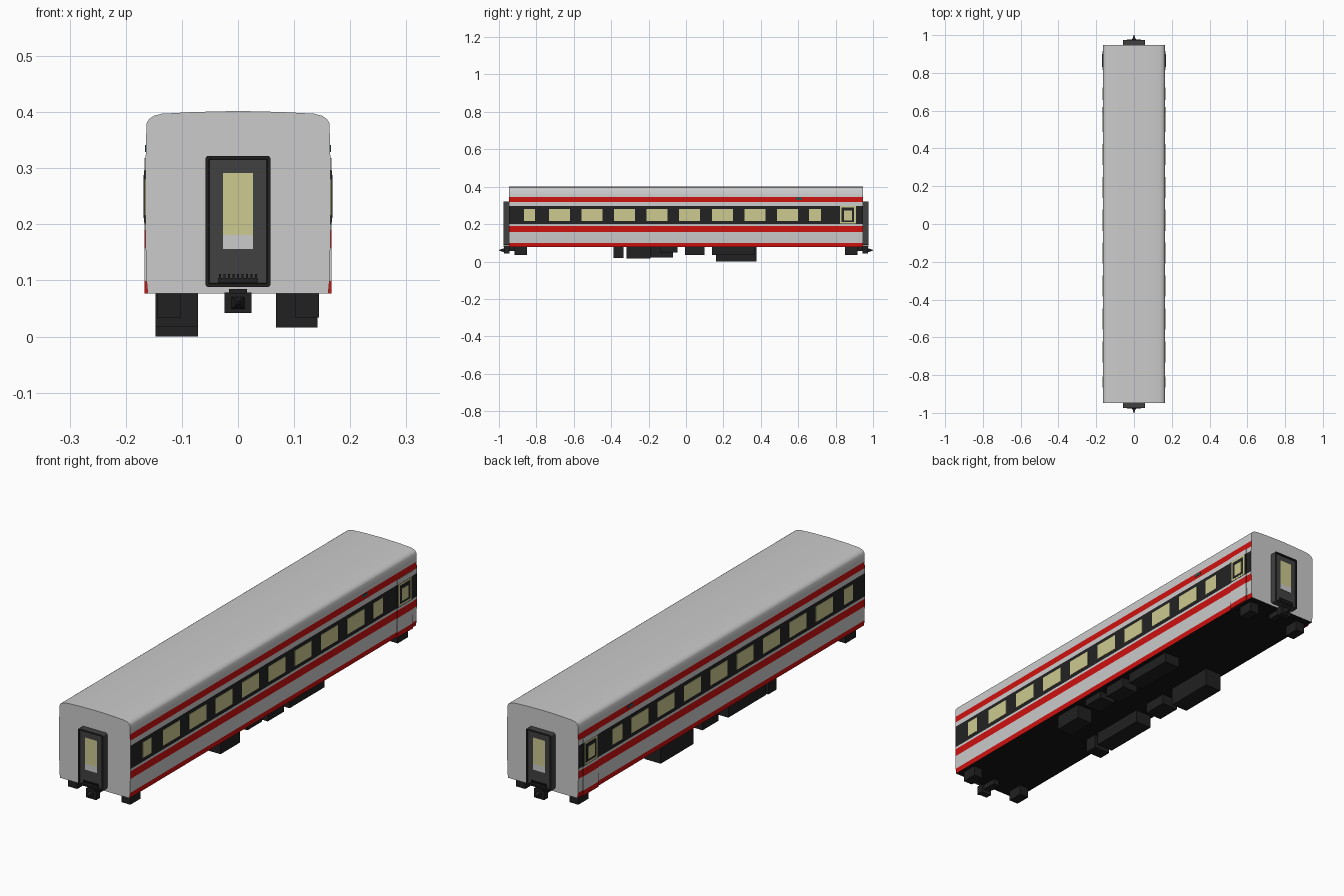
import bpy, bmesh

if "Cube" in bpy.data.objects:
    bpy.data.objects.remove(bpy.data.objects["Cube"])

def mat(name, c):
    m = bpy.data.materials.new(name)
    m.diffuse_color = (*c, 1)
    m.use_nodes = True
    m.node_tree.nodes["Principled BSDF"].inputs["Base Color"].default_value = m.diffuse_color
    return m

GREY = mat("light_grey", (0.60, 0.60, 0.60))
RED = mat("red", (0.62, 0.006, 0.005))
BAND = mat("window_band_black", (0.016, 0.016, 0.017))
YELLOW = mat("window_yellow", (0.61, 0.59, 0.28))
UNDER = mat("underside_black", (0.007, 0.007, 0.007))
EQUIP = mat("equipment_black", (0.015, 0.015, 0.015))
RUBBER = mat("gangway_grey", (0.052, 0.052, 0.052))
TEAL = mat("sign_teal", (0.02, 0.09, 0.09))

def finish(name, bm, mats):
    me = bpy.data.meshes.new(name)
    bmesh.ops.recalc_face_normals(bm, faces=bm.faces)
    bm.to_mesh(me)
    bm.free()
    for m in mats:
        me.materials.append(m)
    ob = bpy.data.objects.new(name, me)
    bpy.context.collection.objects.link(ob)
    return ob

def add_box(bm, x0, x1, y0, y1, z0, z1, mi=0):
    r = bmesh.ops.create_cube(bm, size=1)
    for v in r["verts"]:
        v.co = ((x0 + x1) / 2 + v.co.x * abs(x1 - x0),
                (y0 + y1) / 2 + v.co.y * abs(y1 - y0),
                (z0 + z1) / 2 + v.co.z * abs(z1 - z0))
        for f in v.link_faces:
            f.material_index = mi
    return r["verts"]

def boxes(name, items, mats):
    bm = bmesh.new()
    for it in items:
        add_box(bm, *it)
    return finish(name, bm, mats)

L = 0.947
# side bands: z0, z1, material index (0 grey, 1 red, 2 black)
BANDS = [(0.077, 0.099, 1), (0.099, 0.158, 0), (0.158, 0.190, 1), (0.190, 0.200, 0),
         (0.200, 0.297, 2), (0.297, 0.318, 0), (0.318, 0.345, 1)]

# body shell: half profile mirrored, extruded along y, coloured by height
half = [(0.161, 0.077), (0.163, 0.099), (0.1645, 0.158), (0.165, 0.190), (0.165, 0.200),
        (0.165, 0.297), (0.1645, 0.318), (0.164, 0.345), (0.163, 0.380), (0.159, 0.387),
        (0.151, 0.393), (0.136, 0.397), (0.08, 0.400), (0.0, 0.402)]
ring = half + [(-x, z) for x, z in half[-2::-1]]
bm = bmesh.new()
a = [bm.verts.new((x, -L, z)) for x, z in ring]
b = [bm.verts.new((x, L, z)) for x, z in ring]
n = len(ring)
for i in range(n):
    j = (i + 1) % n
    f = bm.faces.new((a[i], a[j], b[j], b[i]))
    zc = (ring[i][1] + ring[j][1]) / 2
    if j == 0:
        f.material_index = 3
    else:
        f.material_index = next((m for z0, z1, m in BANDS if z0 < zc < z1), 0)
bm.faces.new(a)
bm.faces.new(b)
body = finish("coach_body", bm, [GREY, RED, BAND, UNDER])
bpy.context.view_layer.objects.active = body
body.select_set(True)
bpy.ops.object.shade_smooth_by_angle(angle=0.6)

# side windows
spans = [(-0.866, -0.808)] + [(-0.733 + 0.1742 * i, -0.621 + 0.1742 * i) for i in range(8)] + [(0.657, 0.722)]
for s, side in ((1, "right"), (-1, "left")):
    boxes(side + "_windows",
          [(s * 0.163, s * 0.1662, y0, y1, 0.216, 0.281) for y0, y1 in spans], [YELLOW])
    # door leaf repeats the body bands, slightly proud
    boxes(side + "_door",
          [(s * 0.16, s * 0.1668, 0.815, 0.917, z0, z1, m) for z0, z1, m in BANDS[:-1]],
          [GREY, RED, BAND])
    # door window: frame, dark gap, pane
    boxes(side + "_door_window",
          [(s * 0.164, s * 0.1676, 0.823, 0.908, 0.203, 0.296, 0),
           (s * 0.164, s * 0.1682, 0.832, 0.899, 0.211, 0.288, 1),
           (s * 0.164, s * 0.1688, 0.844, 0.887, 0.220, 0.272, 0)], [YELLOW, BAND])
    # small route sign
    boxes(side + "_sign", [(s * 0.162, s * 0.1655, 0.587, 0.62, 0.329, 0.341)], [TEAL])

# ends: gangway, end door, step, coupler
for s, end in ((-1, "front"), (1, "rear")):
    bm = bmesh.new()
    add_box(bm, -0.058, 0.058, s * 0.94, s * 0.975, 0.088, 0.322)
    edges = [e for e in bm.edges if abs(e.verts[0].co.y - e.verts[1].co.y) > 0.01]
    bmesh.ops.bevel(bm, geom=edges, offset=0.006, segments=3, affect='EDGES', profile=0.5)
    bm.normal_update()
    face = max(bm.faces, key=lambda f: s * f.calc_center_median().y)
    rim = bmesh.ops.inset_region(bm, faces=[face], thickness=0.006)["faces"]
    for f in rim:
        f.material_index = 1
    wall = bmesh.ops.inset_region(bm, faces=[face], thickness=0.001, depth=-0.005)["faces"]
    for f in wall:
        f.material_index = 1
    finish(end + "_gangway", bm, [RUBBER, EQUIP])

    boxes(end + "_end_door_pane",
          [(-0.027, 0.027, s * 0.965, s * 0.9715, 0.181, 0.291, 0),
           (-0.027, 0.027, s * 0.965, s * 0.9715, 0.156, 0.181, 1)], [YELLOW, GREY])
    step = [(-0.036, 0.036, s * 0.965, s * 0.976, 0.096, 0.104)]
    step += [(x - 0.002, x + 0.002, s * 0.965, s * 0.976, 0.104, 0.111)
             for x in (-0.032 + 0.008 * i for i in range(9))]
    boxes(end + "_step", step, [EQUIP])

    # coupler: shank, head and pointed nose
    bm = bmesh.new()
    add_box(bm, -0.014, 0.014, s * 0.88, s * 0.96, 0.055, 0.078)
    add_box(bm, -0.024, 0.024, s * 0.945, s * 0.972, 0.042, 0.078)
    add_box(bm, -0.016, 0.016, s * 0.945, s * 0.975, 0.077, 0.085)
    nose = add_box(bm, -0.014, 0.014, s * 0.965, s * 1.0, 0.047, 0.073)
    for v in nose:
        if abs(v.co.y) > 0.99:
            v.co.x *= 0.1
            v.co.z = 0.06 + (v.co.z - 0.06) * 0.15
    finish(end + "_coupler", bm, [EQUIP])

    # corner equipment boxes
    for t, side in ((1, "right"), (-1, "left")):
        boxes(f"{end}_{side}_corner_box",
              [(t * 0.102, t * 0.144, s * 0.85, s * 0.917, 0.034, 0.08)], [EQUIP])

# underfloor equipment: y0, y1, bottom
left = [(-0.388, -0.334, 0.018), (-0.318, -0.07, 0.022), (-0.006, 0.1, 0.034), (0.16, 0.377, 0.0)]
right = [(-0.318, -0.19, 0.016), (-0.14, -0.045, 0.048), (-0.006, 0.1, 0.034), (0.138, 0.37, 0.034)]
for side, x0, x1, row in (("left", -0.147, -0.071, left), ("right", 0.068, 0.142, right)):
    for i, (y0, y1, z) in enumerate(row):
        boxes(f"{side}_underfloor_box_{i + 1}", [(x0, x1, y0, y1, z, 0.08)], [EQUIP])
